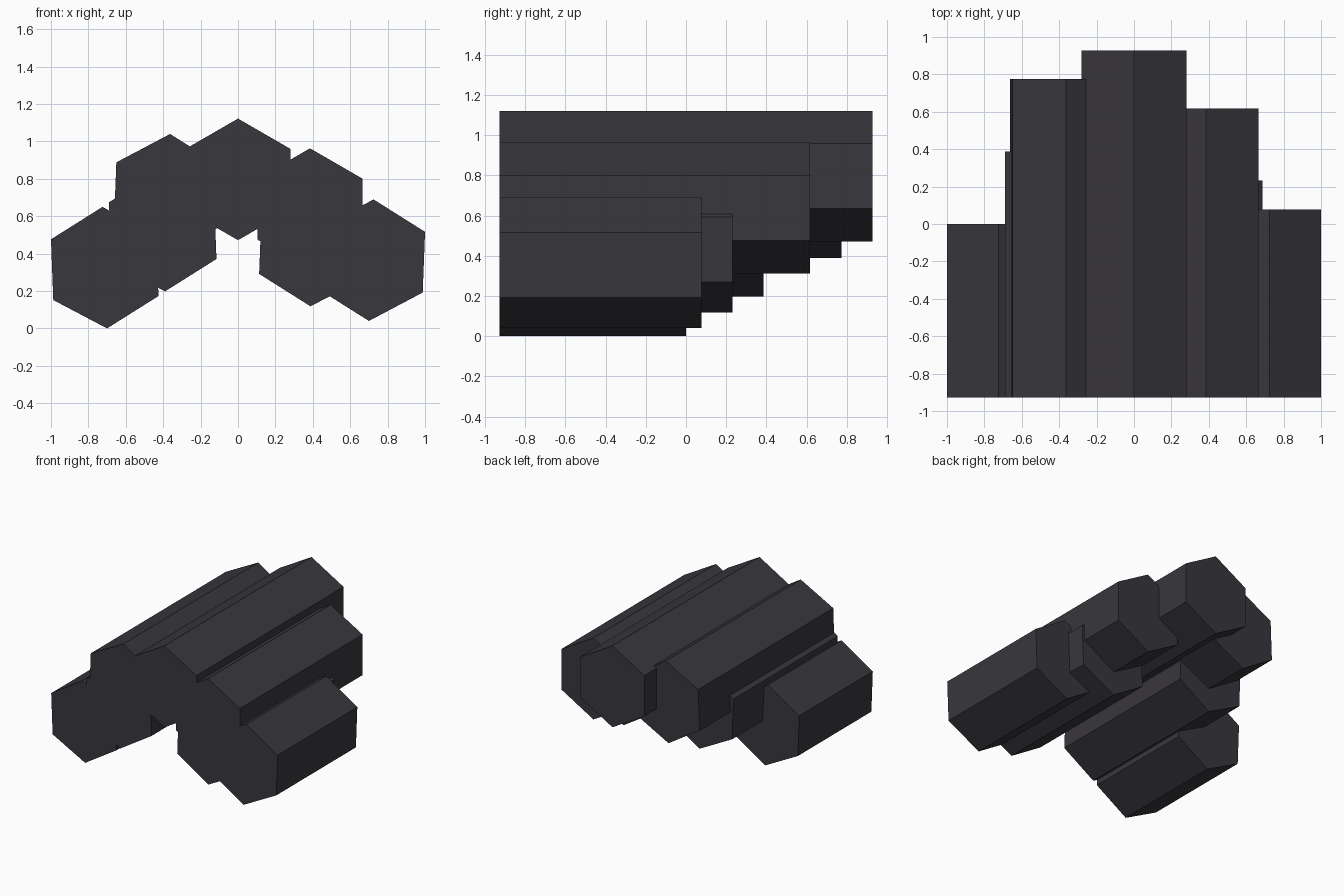
import bpy
import bmesh
import math

if "Cube" in bpy.data.objects:
    bpy.data.objects.remove(bpy.data.objects["Cube"])

RADIUS = 0.325
FRONT = -0.928

stone = bpy.data.materials.new("dark basalt")
stone.diffuse_color = (0.040, 0.038, 0.046, 1)
stone.use_nodes = True
stone.node_tree.nodes["Principled BSDF"].inputs["Base Color"].default_value = stone.diffuse_color


def column(name, x, z, back, tilt):
    """Lying hexagonal column from the shared front plane to its own back end."""
    bm = bmesh.new()
    ring = []
    for i in range(6):
        a = math.radians(90 + 60 * i + tilt)
        ring.append(bm.verts.new((x + RADIUS * math.cos(a), FRONT,
                                  z + RADIUS * math.sin(a))))
    cap = bm.faces.new(ring)
    ext = bmesh.ops.extrude_face_region(bm, geom=[cap], use_keep_orig=True)
    for v in ext["geom"]:
        if isinstance(v, bmesh.types.BMVert):
            v.co.y = back
    bmesh.ops.recalc_face_normals(bm, faces=bm.faces)
    mesh = bpy.data.meshes.new(name)
    bm.to_mesh(mesh)
    bm.free()
    mesh.materials.append(stone)
    bpy.context.collection.objects.link(bpy.data.objects.new(name, mesh))


# Arch of columns, each shorter and lower than the one before
column("crown_column", 0.0, 0.797, 0.928, 0)
column("upper_left_column", -0.3755, 0.715, 0.775, -2.2)
column("upper_right_column", 0.385, 0.638, 0.618, 0)
column("middle_left_column", -0.4025, 0.523, 0.387, 2.2)
column("middle_right_column", 0.4005, 0.443, 0.232, -2.2)
column("lower_right_column", 0.7125, 0.365, 0.077, -2.2)
column("lower_left_column", -0.7125, 0.325, 0.0, 2.2)
